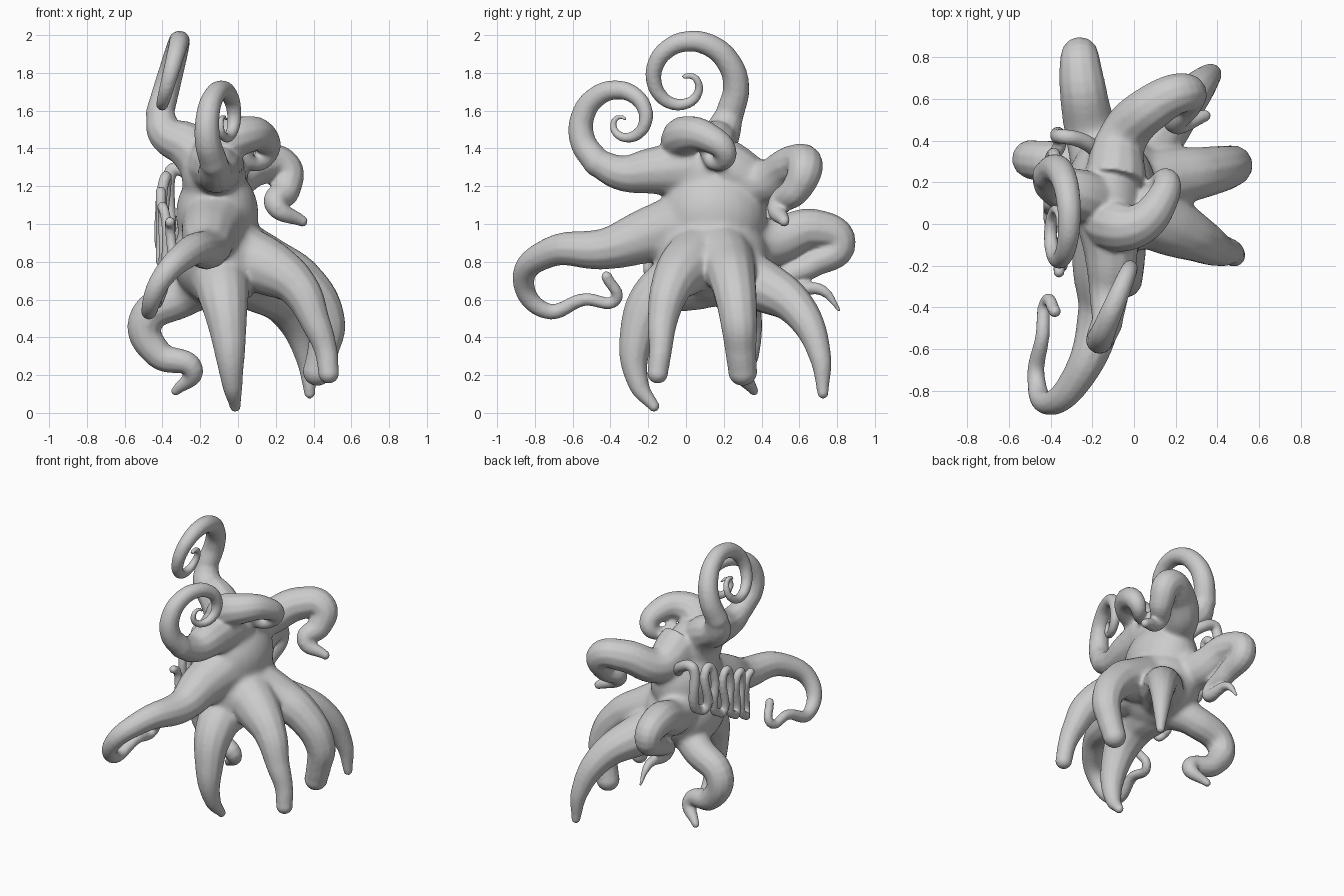
import bpy, bmesh, math
from mathutils import Vector, Matrix

if "Cube" in bpy.data.objects:
    bpy.data.objects.remove(bpy.data.objects["Cube"])

AXIS = Vector((-0.1, 0.14, 0))
CORE = Vector((-0.08, 0.13, 0.95))
parts = []


def ball(c, s):
    """Ellipsoid."""
    bm = bmesh.new()
    m = Matrix.Translation(c) @ Matrix.Diagonal((*s, 1))
    bmesh.ops.create_uvsphere(bm, u_segments=24, v_segments=16, radius=1, matrix=m)
    return bm


def tube(pts, r0, r1, p=1.0, root=True):
    """Smooth round-tipped tube tapering r0 -> r1, optionally rooted in the body."""
    pts = [Vector(q) for q in pts]
    n = len(pts) - 1
    rad = [r1 + (r0 - r1) * (1 - i / n) ** p for i in range(n + 1)]
    if root:
        a = pts[0].lerp(AXIS, 0.75)
        a.z = pts[0].z + 0.08
        pts.insert(0, a)
        rad.insert(0, r0 * 1.25)
    cu = bpy.data.curves.new("path", 'CURVE')
    cu.dimensions = '3D'
    cu.bevel_depth = 1.0
    cu.bevel_resolution = 4
    cu.resolution_u = 8
    cu.use_fill_caps = True
    sp = cu.splines.new('BEZIER')
    sp.bezier_points.add(len(pts) - 1)
    for bp, q, r in zip(sp.bezier_points, pts, rad):
        bp.co = q
        bp.radius = r
        bp.handle_left_type = bp.handle_right_type = 'AUTO'
    ob = bpy.data.objects.new("path", cu)
    bpy.context.collection.objects.link(ob)
    me = baked(ob)
    bm = ball(pts[-1], [rad[-1]] * 3)
    bm.from_mesh(me)
    bpy.data.meshes.remove(me)
    return bm


def baked(ob):
    """Evaluated mesh of an object, which is then removed."""
    bpy.context.view_layer.update()
    dg = bpy.context.evaluated_depsgraph_get()
    me = bpy.data.meshes.new_from_object(ob.evaluated_get(dg))
    bpy.data.objects.remove(ob)
    return me


def spiral(cy, cz, a0, a1, r0, r1, p, x_of, n=16):
    """Coil in y-z around (cy, cz); x_of tilts its plane."""
    out = []
    for i in range(n + 1):
        t = i / n
        a = math.radians(a0 + (a1 - a0) * t)
        r = r1 + (r0 - r1) * (1 - t) ** p
        y, z = cy + r * math.cos(a), cz + r * math.sin(a)
        out.append((x_of(y, z), y, z))
    return out


def finish(name, bms, voxel):
    """Fuse pieces into one skin; relax lightly overall, strongly round the core."""
    bm = bmesh.new()
    for b in bms:
        tmp = bpy.data.meshes.new("tmp")
        b.to_mesh(tmp)
        b.free()
        bm.from_mesh(tmp)
        bpy.data.meshes.remove(tmp)
    me = bpy.data.meshes.new(name)
    bm.to_mesh(me)
    bm.free()
    ob = bpy.data.objects.new(name, me)
    bpy.context.collection.objects.link(ob)
    rm = ob.modifiers.new("fuse", 'REMESH')
    rm.mode = 'VOXEL'
    rm.voxel_size = voxel
    rm.use_smooth_shade = True
    me = baked(ob)
    ob = bpy.data.objects.new(name, me)
    bpy.context.collection.objects.link(ob)
    core = ob.vertex_groups.new(name="core")
    for v in me.vertices:
        w = (0.52 - (v.co - CORE).length) / 0.16
        if w > 0 and name == "creature_body":
            core.add([v.index], min(w, 1), 'REPLACE')
    for group, count in (("", 4), ("core", 35)):
        sm = ob.modifiers.new("relax", 'SMOOTH')
        sm.factor = 0.5
        sm.iterations = count
        sm.vertex_group = group
        if name != "creature_body":
            break


# body mass
parts += [ball((-0.09, 0.14, 0.82), (0.26, 0.3, 0.26)),
          ball((-0.11, 0.15, 1.05), (0.22, 0.28, 0.26)),
          ball((-0.13, 0.09, 1.26), (0.17, 0.22, 0.2))]

# tall spiral: neck, then coil
coil = spiral(-0.005, 1.75, -35, 455, 0.29, 0.03, 1.15, lambda y, z: -0.31 - 0.27 * (1.97 - z))
parts += [tube([(-0.14, 0.1, 1.28), (-0.26, 0.14, 1.41), (-0.38, 0.19, 1.48), coil[0]], 0.15, 0.074, 1, False),
          tube(coil, 0.076, 0.016, 1.5, False)]

# front spiral: neck, then coil
coil = spiral(-0.335, 1.54, 238, -310, 0.255, 0.02, 1.5, lambda y, z: -0.17 + 0.42 * (y + 0.57))
parts += [tube([(-0.12, 0.03, 1.3), (-0.11, -0.18, 1.28), (-0.12, -0.34, 1.27), coil[0]], 0.16, 0.074, 1.3, False),
          tube(coil, 0.076, 0.012, 1.7, False)]

# top curl
parts.append(tube([(-0.14, 0.06, 1.27), (-0.08, -0.01, 1.42), (0.03, 0.0, 1.47), (0.13, 0.11, 1.46),
                   (0.15, 0.21, 1.37), (0.08, 0.15, 1.32), (0.05, 0.1, 1.37)], 0.15, 0.028, 1.2, False))
# upper back arm
parts.append(tube([(-0.06, 0.4, 1.22), (0.1, 0.57, 1.31), (0.24, 0.63, 1.3),
                   (0.25, 0.58, 1.18), (0.2, 0.49, 1.1), (0.34, 0.52, 1.015)], 0.122, 0.03, 0.65))
# back arm
parts.append(tube([(-0.2, 0.42, 0.9), (-0.25, 0.68, 0.97), (-0.26, 0.81, 0.9), (-0.24, 0.66, 0.78),
                   (-0.21, 0.52, 0.68), (-0.2, 0.72, 0.65), (-0.2, 0.815, 0.54)], 0.13, 0.01))
# front arm
parts.append(tube([(-0.15, -0.2, 0.94), (-0.16, -0.42, 0.87), (-0.26, -0.72, 0.85),
                   (-0.41, -0.86, 0.7), (-0.47, -0.74, 0.54), (-0.44, -0.54, 0.6),
                   (-0.42, -0.37, 0.6), (-0.38, -0.42, 0.72)], 0.15, 0.03, 2.6))
# legs: front, right pair, back, left
parts.append(tube([(-0.08, -0.13, 0.64), (-0.05, -0.26, 0.4),
                   (-0.03, -0.25, 0.15), (-0.015, -0.17, 0.035)], 0.14, 0.03, 1.35))
parts.append(tube([(0.18, -0.01, 0.76), (0.32, -0.08, 0.66), (0.41, -0.125, 0.48),
                   (0.465, -0.135, 0.33), (0.48, -0.15, 0.21)], 0.15, 0.055, 2))
parts.append(tube([(0.17, 0.22, 0.78), (0.34, 0.25, 0.69), (0.47, 0.28, 0.48),
                   (0.45, 0.29, 0.33), (0.42, 0.3, 0.22)], 0.15, 0.077, 1.7))
parts.append(tube([(0.1, 0.41, 0.67), (0.26, 0.6, 0.54),
                   (0.36, 0.71, 0.3), (0.38, 0.725, 0.105)], 0.14, 0.03, 1.2))
parts.append(tube([(-0.28, 0.27, 0.62), (-0.49, 0.31, 0.48), (-0.42, 0.31, 0.31),
                   (-0.24, 0.29, 0.23), (-0.33, 0.36, 0.115)], 0.11, 0.025, 0.7))
finish("creature_body", parts, 0.011)

# thin meandering feeler on the left flank
feeler = [(-0.15, 0.33, 1.16), (-0.25, 0.4, 1.26), (-0.34, 0.42, 1.29)]
n = 8
for i in range(n):
    t = i / (n - 1)
    y, mid, x = 0.42 - 0.6 * t, 1.13 - 0.28 * t, -0.36 - 0.05 * math.sin(math.pi * t)
    h = 0.16 * (-1 if i % 2 else 1)
    feeler += [(x, y, mid + h * 0.85), (x, y - 0.01, mid - h * 0.85), (x, y - 0.05, mid - h)]
finish("side_feeler", [tube(feeler, 0.04, 0.027, 4, False)], 0.008)
